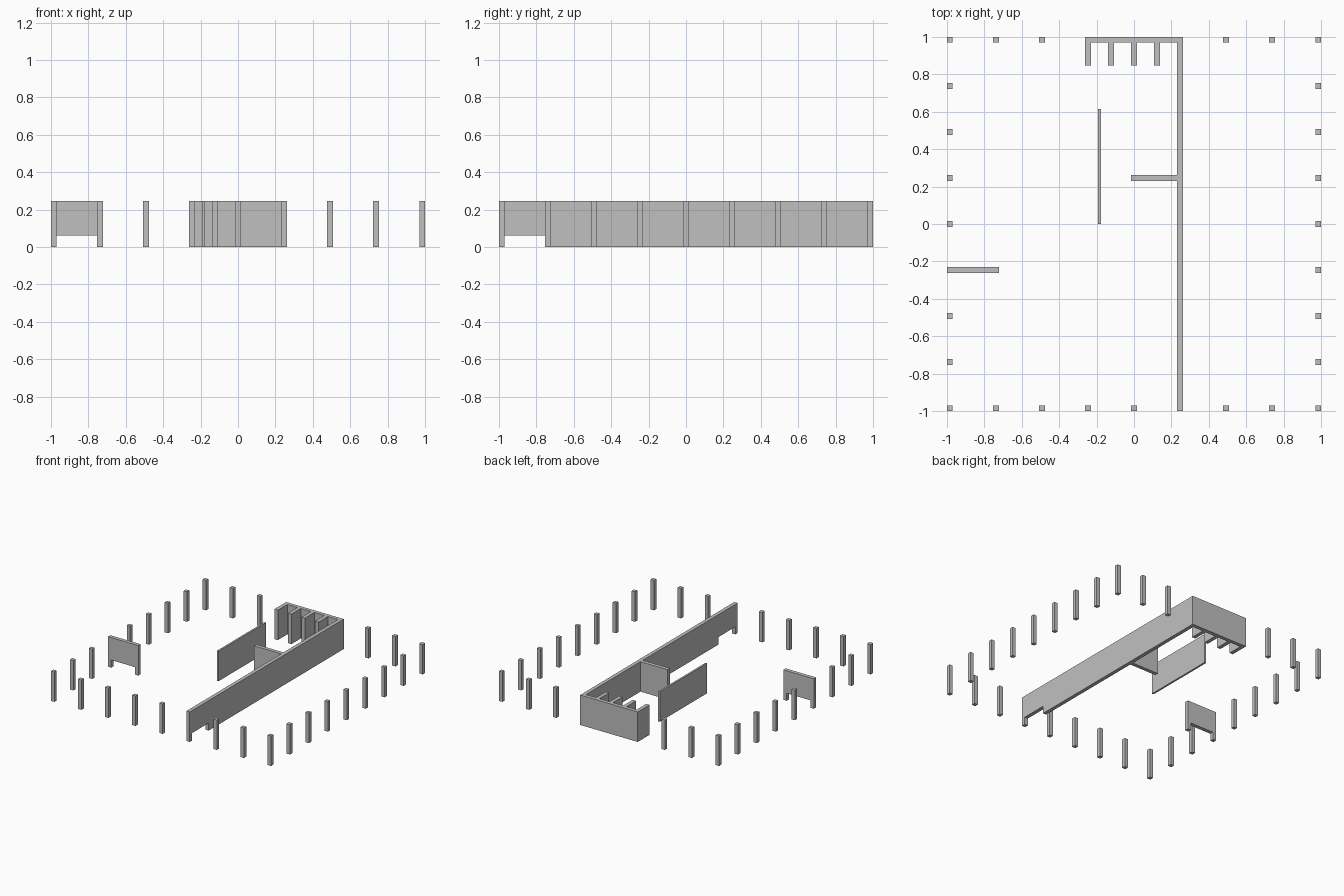
import bpy, bmesh
from mathutils import Vector

cube = bpy.data.objects.get("Cube")
if cube:
    bpy.data.objects.remove(cube, do_unlink=True)

U = 2 / 65              # one wall thickness
H = 8                   # wall height in thicknesses
EDGE = 32.5             # half the footprint

grey = bpy.data.materials.new("plain_grey")
grey.use_nodes = True
colour = (0.53, 0.53, 0.53, 1)
grey.diffuse_color = colour
grey.node_tree.nodes["Principled BSDF"].inputs["Base Color"].default_value = colour


def prism(name, outline, push):
    """Extrude a flat outline along a vector, in thickness units."""
    bm = bmesh.new()
    face = bm.faces.new([bm.verts.new(Vector(p) * U) for p in outline])
    out = bmesh.ops.extrude_face_region(bm, geom=[face], use_keep_orig=True)
    moved = [v for v in out["geom"] if isinstance(v, bmesh.types.BMVert)]
    bmesh.ops.translate(bm, verts=moved, vec=Vector(push) * U)
    bmesh.ops.recalc_face_normals(bm, faces=bm.faces)
    mesh = bpy.data.meshes.new(name)
    bm.to_mesh(mesh)
    bm.free()
    mesh.materials.append(grey)
    obj = bpy.data.objects.new(name, mesh)
    bpy.context.collection.objects.link(obj)
    return obj


def wall(name, x0, x1, y0, y1):
    """Full-height block over a rectangular footprint."""
    return prism(name, [(x0, y0, 0), (x1, y0, 0), (x1, y1, 0), (x0, y1, 0)], (0, 0, H))


def doorway_profile(start, end, door_end):
    """Side outline of a wall with a raised opening after its first post."""
    return [(start, 0), (start + 1, 0), (start + 1, 2), (door_end, 2),
            (door_end, 0), (end, 0), (end, H), (start, H)]


# Perimeter posts, leaving out the spots the walls occupy
for i in range(-4, 5):
    for j in range(-4, 5):
        on_edge = max(abs(i), abs(j)) == 4
        in_back_wall = j == 4 and abs(i) <= 1
        in_long_wall = (i, j) == (1, -4)
        in_side_wall = (i, j) == (-4, -1)
        if on_edge and not (in_back_wall or in_long_wall or in_side_wall):
            x, y = 8 * i, 8 * j
            wall("post", x - 0.5, x + 0.5, y - 0.5, y + 0.5)

# Long dividing wall with an opening near the front
prism("long_wall", [(7.5, y, z) for y, z in doorway_profile(-EDGE, EDGE, -24.5)], (1, 0, 0))

# Short side wall with an opening between its two posts
prism("side_wall", [(x, -8.5, z) for x, z in doorway_profile(-EDGE, -23.5, -24.5)], (0, 1, 0))

# Back wall and its stall partitions
wall("back_wall", -8.5, 7.5, 31.5, EDGE)
for x in range(-8, 5, 4):
    wall("stall_partition", x - 0.5, x + 0.5, 27.5, 31.5)

# Cross wall and thin free-standing screen
wall("cross_wall", -0.5, 7.5, 7.5, 8.5)
wall("thin_screen", -6.25, -5.75, 0, 20)
